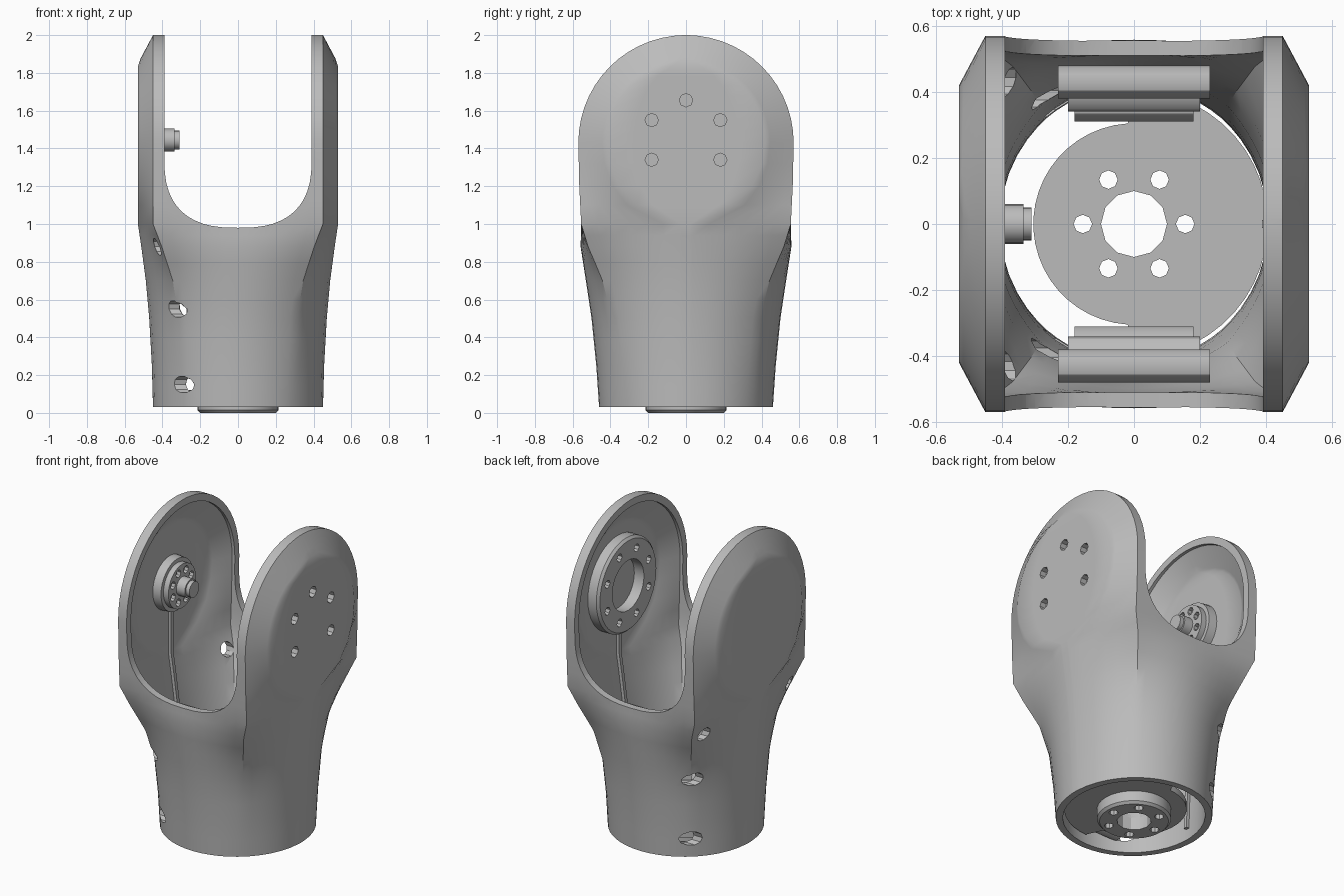
import bpy, bmesh, math
from math import sin, cos, pi, sqrt, hypot, atan2

if "Cube" in bpy.data.objects:
    bpy.data.objects.remove(bpy.data.objects["Cube"])

grey = bpy.data.materials.new("mid_grey")
grey.diffuse_color = (0.5, 0.5, 0.5, 1)
grey.use_nodes = True
grey.node_tree.nodes["Principled BSDF"].inputs["Base Color"].default_value = grey.diffuse_color
CZ = 1.43          # height of the fork pivot


def make(name, verts, faces):
    bm = bmesh.new()
    vs = [bm.verts.new(v) for v in verts]
    for f in faces:
        bm.faces.new([vs[i] for i in f])
    bmesh.ops.remove_doubles(bm, verts=bm.verts, dist=1e-5)
    bmesh.ops.recalc_face_normals(bm, faces=bm.faces)
    me = bpy.data.meshes.new(name)
    bm.to_mesh(me)
    bm.free()
    ob = bpy.data.objects.new(name, me)
    bpy.context.collection.objects.link(ob)
    me.materials.append(grey)
    return ob


def loft(name, rings):
    n = len(rings[0])
    faces = [[k * n + i, k * n + (i + 1) % n, (k + 1) * n + (i + 1) % n, (k + 1) * n + i]
             for k in range(len(rings) - 1) for i in range(n)]
    faces += [list(range(n)), list(range((len(rings) - 1) * n, len(rings) * n))]
    return make(name, [v for r in rings for v in r], faces)


def place(axis, a, u, v, c):
    p = (a, u, v) if axis == 'X' else (u, v, a)
    return tuple(p[i] + c[i] for i in range(3))


def rod(name, axis, c, steps, n=24):
    """Solid round part: steps are (position along axis, radius)."""
    return loft(name, [[place(axis, a, r * cos(2 * pi * i / n), r * sin(2 * pi * i / n), c)
                        for i in range(n)] for a, r in steps])


def cut(target, cutters):
    for c in cutters:
        m = target.modifiers.new("cut", 'BOOLEAN')
        m.operation, m.solver, m.object = 'DIFFERENCE', 'EXACT', c
        bpy.context.view_layer.objects.active = target
        bpy.ops.object.modifier_apply(modifier=m.name)
        bpy.data.objects.remove(c)


def holes(axis, c, count, ring, r, a0, a1, start=0.0):
    out = []
    for i in range(count):
        t = start + 2 * pi * i / count
        out.append(rod("hole_cutter", axis, place(axis, 0, ring * cos(t), ring * sin(t), c),
                       [(a0, r), (a1, r)], 8))
    return out


def interp(table, z):
    if z <= table[0][0]:
        return table[0][1]
    for (a, va), (b, vb) in zip(table, table[1:]):
        if z <= b:
            return va + (vb - va) * (z - a) / (b - a)
    return table[-1][1]


# half depth, half width and squareness of the body by height
DEPTH = [(.03, .46), (.25, .475), (.5, .50), (.7, .53), (.88, .558), (1.0, .555), (1.2, .565), (CZ, .57)]
WIDTH = [(.03, .45), (.25, .456), (.5, .47), (.7, .488), (.88, .512), (1.0, .53)]
SQUARE = [(.03, 0), (.5, .1), (.7, .3), (.88, .7), (1.0, 1)]


def section(z, d):
    """Body cross-section at height z, shrunk by d."""
    ro, rf, xo, xc = .57 - d, .42 - .6 * d, .53 - d, .45 - .9 * d
    dz = z - CZ
    Y = sqrt(ro * ro - dz * dz) if dz > 0 else interp(DEPTH, z) - d
    y2 = max(sqrt(max(rf * rf - dz * dz, 0)), .06 * Y)

    def cx(y):
        k = (max(hypot(y, dz), rf) - rf) / (ro - rf) if dz > 0 else (y - y2) / (Y - y2)
        return xo - k * (xo - xc)
    q = [(cx(y2), y2 * i / 3) for i in range(3)]
    q += [(cx(y2 + (Y - y2) * i / 6), y2 + (Y - y2) * i / 6) for i in range(6)]
    q += [(xc * (1 - i / 6), Y) for i in range(7)]
    if z < 1.0:
        W, t, out = interp(WIDTH, z) - d, interp(SQUARE, z), []
        for x, y in q:
            x *= W / xo
            a = atan2(y / Y, x / W)
            out.append((t * x + (1 - t) * W * cos(a), t * y + (1 - t) * Y * sin(a)))
        q = out
    rq = q[::-1]
    loop = q[:-1] + [(-x, y) for x, y in rq][:-1] + [(-x, -y) for x, y in q][:-1] + [(x, -y) for x, y in rq][:-1]
    return [(x, y, z) for x, y in loop]


def body(name, d, z0):
    zs = [z0, .14, .25, .38, .5, .6, .7, .79, .88, .94, 1.0, 1.1, 1.2, 1.32, CZ]
    zs += [CZ + (.57 - d) * min(sin(pi / 2 * k / 14), .9995) for k in range(1, 15)]
    return loft(name, [section(z, d) for z in zs])


# forked shell: hollow inside, U-shaped opening front to back
shell = body("fork_shell", 0, .03)
hollow = body("hollow_cutter", .045, -.1)
u = [(.39, 2.3)]
for i in range(25):
    a = pi * i / 24
    x = .39 * math.copysign(abs(cos(a)) ** (2 / 2.6), cos(a))
    u.append((x, 1.35 - .37 * sin(a) ** (2 / 2.6)))
u.append((-.39, 2.3))
notch = loft("notch_cutter", [[(x, y, z) for x, z in u] for y in (-1, 1)])
cut(shell, [hollow, notch])

# screw posts across the shell, with screw pockets on the left side
for y, z, L in ((.36, .15, .18), (.39, .55, .20), (.43, .88, .23)):
    for s in (-1, 1):
        cut(shell, [rod("pocket_cutter", 'X', (0, s * y, z), [(-.7, .045), (-L, .045)], 10)])
        rod("screw_post", 'X', (0, s * y, z), [(-L, .05), (L, .05)], 12)

# bolt holes in the right cheek
PIV = (0, 0, 1.445)
cut(shell, holes('X', PIV, 6, .21, .035, .46, .6, pi / 2))

# bearing ring inside the right cheek
ring = rod("bearing_ring", 'X', PIV, [(.49, .30), (.425, .30), (.41, .285)], 40)
cut(ring, [rod("bore_cutter", 'X', PIV, [(.3, .16), (.478, .16)], 32)]
    + holes('X', PIV, 8, .225, .025, .3, .45, pi / 8))

# output boss and pin inside the left cheek
boss = rod("output_boss", 'X', PIV, [(-.49, .17), (-.43, .165), (-.43, .14), (-.395, .14)], 32)
cut(boss, holes('X', PIV, 8, .1, .024, -.42, -.3, pi / 8))
rod("output_pin", 'X', PIV, [(-.40, .06), (-.335, .06), (-.335, .05), (-.31, .05)], 16)

# base plate: wide on the right half, narrower on the left
outline = []
for i in range(48):
    a = 2 * pi * (i + .5) / 48
    r = .405 if cos(a) > 0 else .305
    outline.append((r * cos(a), r * sin(a)))
plate = loft("base_plate", [[(x, y, z) for x, y in outline] for z in (.08, .12)])
hub = rod("base_hub", 'Z', (0, 0, 0), [(0, .2), (.015, .215), (.1, .215)], 32)
for ob in (plate, hub):
    cut(ob, [rod("bore_cutter", 'Z', (0, 0, 0), [(-.1, .1), (.3, .1)], 12)]
        + holes('Z', (0, 0, 0), 6, .155, .028, -.1, .3))

# stiffening ribs up the inside of both cheeks
for s, name in ((-1, "left_rib"), (1, "right_rib")):
    zs = (.1, .3, .5, .7, .88, 1.0, 1.28)
    loft(name, [[(s * (interp(WIDTH, z) - a), y, z)
                 for a, y in ((.03, -.012), (.03, .012), (.065, .012), (.065, -.012))] for z in zs])

# smooth shading with sharp edges kept
for ob in list(bpy.context.scene.objects):
    bpy.ops.object.select_all(action='DESELECT')
    ob.select_set(True)
    bpy.context.view_layer.objects.active = ob
    bpy.ops.object.shade_smooth_by_angle(angle=math.radians(30))
